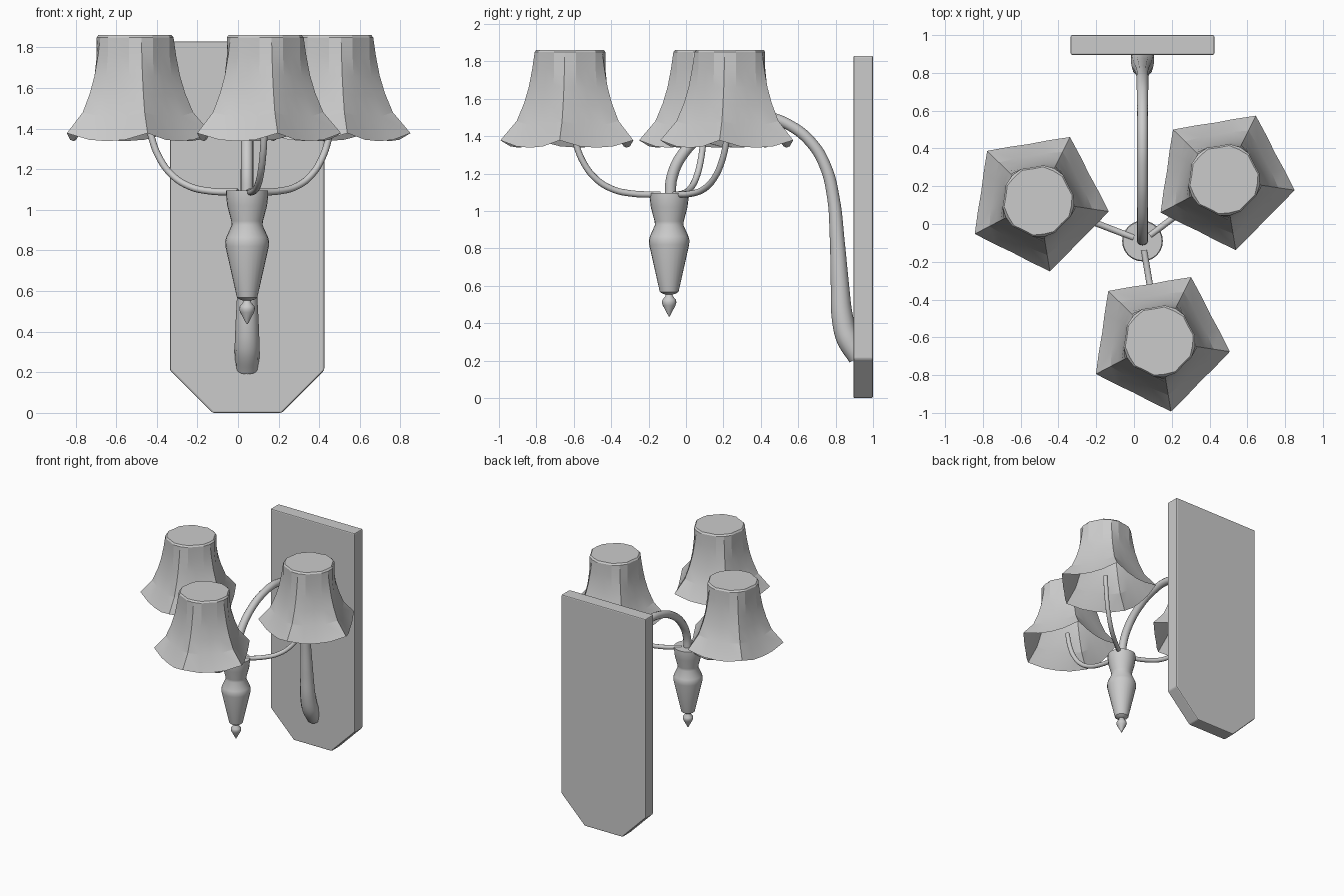
import bpy, bmesh
from math import sin, cos, pi, radians

if "Cube" in bpy.data.objects:
    bpy.data.objects.remove(bpy.data.objects["Cube"])

HUB = (0.045, -0.09)
SEAM = radians(-80.5)


def finish(name, bm, loc=(0, 0, 0), smooth=None):
    bmesh.ops.recalc_face_normals(bm, faces=bm.faces)
    me = bpy.data.meshes.new(name)
    bm.to_mesh(me)
    bm.free()
    ob = bpy.data.objects.new(name, me)
    ob.location = loc
    bpy.context.collection.objects.link(ob)
    select(ob)
    if smooth:
        bpy.ops.object.shade_smooth_by_angle(angle=radians(smooth))
    return ob


def select(ob):
    bpy.ops.object.select_all(action='DESELECT')
    ob.select_set(True)
    bpy.context.view_layer.objects.active = ob


def skin(bm, rings):
    # bridge successive closed rings of points with quads
    vs = [[bm.verts.new(p) for p in r] for r in rings]
    n = len(vs[0])
    for a, b in zip(vs, vs[1:]):
        for i in range(n):
            bm.faces.new((a[i], a[(i + 1) % n], b[(i + 1) % n], b[i]))
    return vs


def tube(name, pts):
    # pts: (x, y, z, radius)
    cu = bpy.data.curves.new(name, 'CURVE')
    cu.dimensions = '3D'
    cu.bevel_depth = 1.0
    cu.bevel_resolution = 4
    cu.resolution_u = 6
    cu.use_fill_caps = True
    sp = cu.splines.new('BEZIER')
    sp.bezier_points.add(len(pts) - 1)
    for bp, p in zip(sp.bezier_points, pts):
        bp.co = p[:3]
        bp.radius = p[3]
        bp.handle_left_type = bp.handle_right_type = 'AUTO'
    ob = bpy.data.objects.new(name, cu)
    bpy.context.collection.objects.link(ob)
    select(ob)
    bpy.ops.object.convert(target='MESH')
    bpy.ops.object.shade_smooth_by_angle(angle=radians(40))


# wall plate with clipped lower corners
bm = bmesh.new()
outline = [(-0.17, 0), (0.17, 0), (0.38, 0.21), (0.38, 1.83), (-0.38, 1.83), (-0.38, 0.21)]
face = bm.faces.new([bm.verts.new((x, 0, z)) for x, z in outline])
ext = bmesh.ops.extrude_face_region(bm, geom=[face])
bmesh.ops.translate(bm, vec=(0, 0.105, 0),
                    verts=[v for v in ext['geom'] if isinstance(v, bmesh.types.BMVert)])
plate = finish("wall_plate", bm, (HUB[0], 0.895, 0))
bev = plate.modifiers.new("bevel", 'BEVEL')
bev.width = 0.008
bev.segments = 2

# turned hub and pointed finial
def lathe(name, profile, n=24):
    bm = bmesh.new()
    vs = skin(bm, [[(r * cos(2 * pi * i / n), r * sin(2 * pi * i / n), z) for i in range(n)]
                   for r, z in profile])
    bm.faces.new(vs[0])
    bm.faces.new(vs[-1])
    finish(name, bm, (HUB[0], HUB[1], 0), 35)

lathe("hub", [(0.104, 1.095), (0.104, 1.07), (0.098, 1.02), (0.078, 0.945), (0.076, 0.925),
              (0.103, 0.865), (0.108, 0.845), (0.107, 0.82), (0.054, 0.585), (0.05, 0.568),
              (0.035, 0.558), (0.018, 0.553), (0.018, 0.54)])
lathe("finial", [(0.018, 0.555), (0.02, 0.545), (0.036, 0.525), (0.039, 0.512),
                 (0.034, 0.495), (0.003, 0.437)], 16)

# main swan-neck arm, swelling toward the wall
neck = [(-0.085, 1.07, .030), (-0.075, 1.18, .030), (-0.02, 1.30, .030), (0.10, 1.415, .029),
        (0.28, 1.49, .029), (0.44, 1.50, .029), (0.56, 1.455, .029), (0.67, 1.365, .030),
        (0.745, 1.24, .031), (0.788, 1.07, .033), (0.808, 0.85, .039), (0.823, 0.60, .049),
        (0.838, 0.42, .058), (0.865, 0.32, .062), (0.925, 0.22, .058)]
tube("main_arm", [(HUB[0], y, z, r) for y, z, r in neck])

# fluted five-cornered shades on curved arms
SHADE = [(0.178, 0.172, 1.862), (0.192, 0.180, 1.85), (0.205, 0.180, 1.76), (0.224, 0.190, 1.66),
         (0.250, 0.208, 1.57), (0.290, 0.240, 1.47), (0.378, 0.305, 1.36)]  # corner r, side r, z


def shade(name, cx, cy):
    bm = bmesh.new()
    rings = []
    for j, (rc, rm, z) in enumerate(SHADE):
        drop = 0.018 * (j / 6) ** 3
        ring = []
        for i in range(20):
            k = i % 4
            r = (rc, rm * 1.06, rm, rm * 1.06)[k]
            dz = (drop, -drop * 0.8, -drop * 1.2, -drop * 0.8)[k]
            a = SEAM + 2 * pi * i / 20
            ring.append((r * cos(a), r * sin(a), z + dz))
        rings.append(ring)
    bm.faces.new(skin(bm, rings)[0])
    finish(name, bm, (cx, cy, 0), 12)


ARM = [(0.05, 1.088), (0.20, 1.093), (0.31, 1.118), (0.40, 1.175), (0.465, 1.26),
       (0.505, 1.36), (0.53, 1.48)]  # radial distance, z
for side, deg, dist in (("left", 159, 0.592), ("right", 37, 0.54), ("front", -80.5, 0.537)):
    c, s = cos(radians(deg)), sin(radians(deg))
    tube("shade_arm_" + side, [(HUB[0] + r * c, HUB[1] + r * s, z, 0.017) for r, z in ARM])
    shade("shade_" + side, HUB[0] + dist * c, HUB[1] + dist * s)
